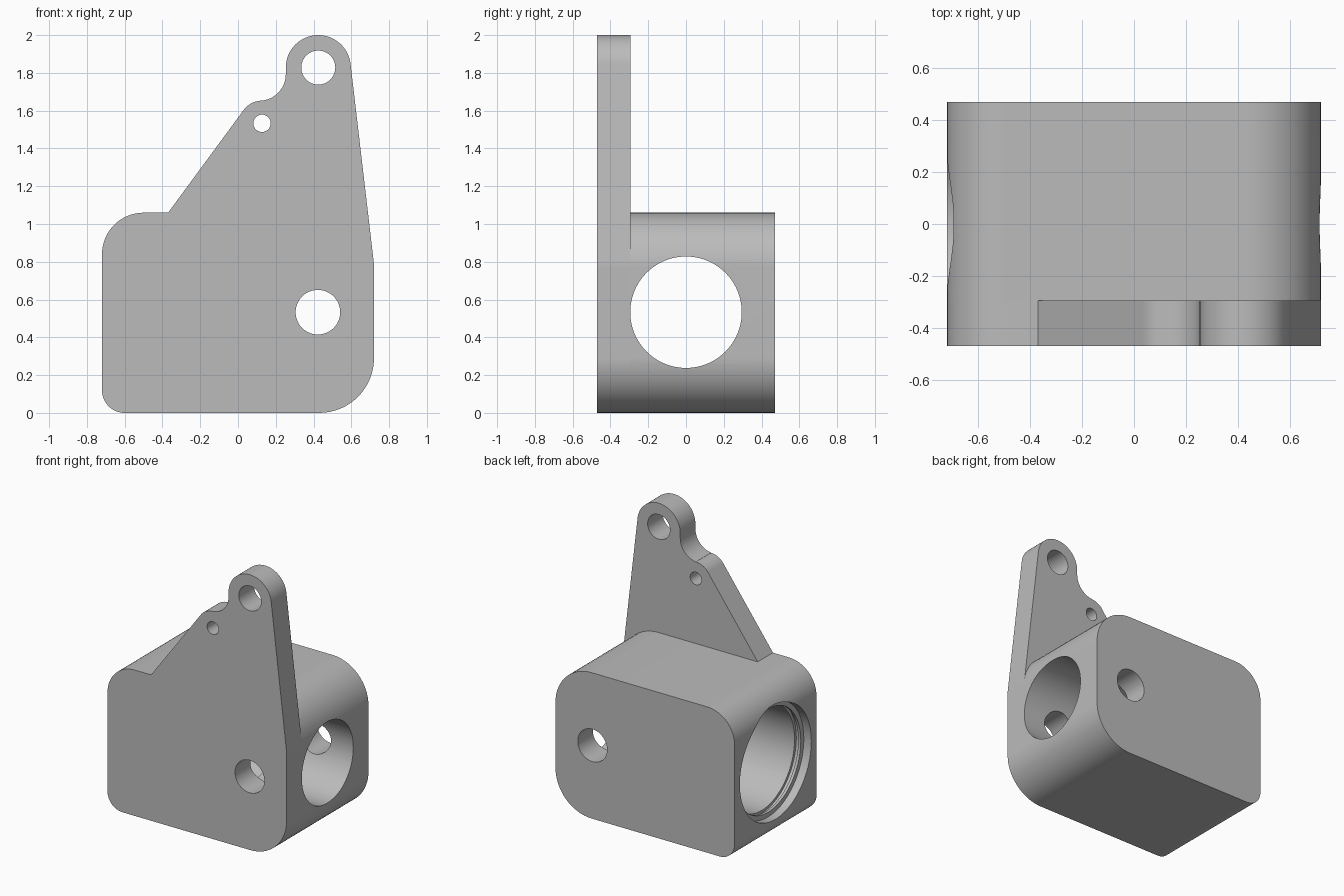
import bpy, bmesh
from math import cos, sin, radians
from mathutils import Matrix

cube = bpy.data.objects.get("Cube")
if cube:
    bpy.data.objects.remove(cube, do_unlink=True)

grey = bpy.data.materials.new("plain grey")
grey.use_nodes = True
COLOUR = (0.5, 0.5, 0.5, 1)
grey.diffuse_color = COLOUR
grey.node_tree.nodes["Principled BSDF"].inputs["Base Color"].default_value = COLOUR

FRONT, BACK, PLATE_BACK = -0.47, 0.47, -0.295
BORE_Z = 0.533


def make_object(name, bm):
    bmesh.ops.recalc_face_normals(bm, faces=bm.faces)
    mesh = bpy.data.meshes.new(name)
    bm.to_mesh(mesh)
    bm.free()
    mesh.materials.append(grey)
    obj = bpy.data.objects.new(name, mesh)
    bpy.context.collection.objects.link(obj)
    return obj


def arc(x, z, r, start, end, steps=16):
    angles = [radians(start + (end - start) * i / steps) for i in range(steps + 1)]
    return [(x + r * cos(a), z + r * sin(a)) for a in angles]


def prism(name, outline, y0, y1):
    bm = bmesh.new()
    face = bm.faces.new([bm.verts.new((x, y0, z)) for x, z in outline])
    ext = bmesh.ops.extrude_face_region(bm, geom=[face])["geom"]
    verts = [g for g in ext if isinstance(g, bmesh.types.BMVert)]
    bmesh.ops.translate(bm, verts=verts, vec=(0, y1 - y0, 0))
    return make_object(name, bm)


def lathe_x(name, profile, steps=96):
    """Closed solid turned about the bore axis from (x, radius) pairs."""
    bm = bmesh.new()
    rings = []
    for x, r in profile:
        rings.append([bm.verts.new((x, y, z)) for y, z in arc(0, BORE_Z, r, 0, 360, steps)[:-1]])
    for a, b in zip(rings, rings[1:]):
        for i in range(steps):
            j = (i + 1) % steps
            bm.faces.new((a[i], a[j], b[j], b[i]))
    bm.faces.new(rings[0])
    bm.faces.new(rings[-1])
    return make_object(name, bm)


def pin_y(name, x, z, r):
    return prism(name, arc(x, z, r, 0, 360, 48)[:-1], -0.7, 0.7)


def combine(target, tool, operation):
    mod = target.modifiers.new("combine", "BOOLEAN")
    mod.operation, mod.solver, mod.object = operation, "EXACT", tool
    bpy.context.view_layer.objects.active = target
    bpy.ops.object.modifier_apply(modifier=mod.name)
    bpy.data.objects.remove(tool, do_unlink=True)


# Lower corners and upper left corner are shared by the block and the plate
top_left = arc(-0.50, 0.84, 0.22, 90, 180)
bottom = arc(-0.60, 0.12, 0.12, 180, 270) + arc(0.43, 0.29, 0.29, 270, 360)
block_outline = top_left + bottom + arc(0.43, 0.77, 0.29, 0, 90)

# Plate outline adds the tapered ear, its round tip and the small shoulder
plate_outline = (
    top_left + bottom
    + arc(0.43, 0.77, 0.29, 0, 6.4, 3)
    + arc(0.425, 1.828, 0.172, 6.4, 180, 32)
    + arc(0.113, 1.793, 0.14, 0, -84, 16)
    + arc(0.127, 1.533, 0.12, 90, 143.6, 10)
    + [(-0.37, 1.06)]
)

bracket = prism("bracket_body", block_outline, PLATE_BACK, BACK)
plate = prism("mounting_plate", plate_outline, FRONT, PLATE_BACK)
combine(bracket, plate, "UNION")

# Stepped bore with a wide mouth and a retaining groove on one side
bore = lathe_x("bore_cutter", [
    (-0.9, 0.41), (-0.66, 0.41), (-0.66, 0.375), (-0.64, 0.375),
    (-0.64, 0.395), (-0.61, 0.395), (-0.61, 0.375),
    (0.12, 0.375), (0.12, 0.295), (0.9, 0.295)])
combine(bracket, bore, "DIFFERENCE")

# Cross hole, ear hole and shoulder hole
for x, z, r in ((0.423, BORE_Z, 0.118), (0.425, 1.828, 0.09), (0.127, 1.533, 0.046)):
    combine(bracket, pin_y("hole_cutter", x, z, r), "DIFFERENCE")

# Smooth rounds with crisp edges
bpy.ops.object.select_all(action="DESELECT")
bracket.select_set(True)
bpy.context.view_layer.objects.active = bracket
bpy.ops.object.shade_smooth_by_angle(angle=radians(25))
normals = bracket.modifiers.new("even_normals", "WEIGHTED_NORMAL")
normals.keep_sharp = True
